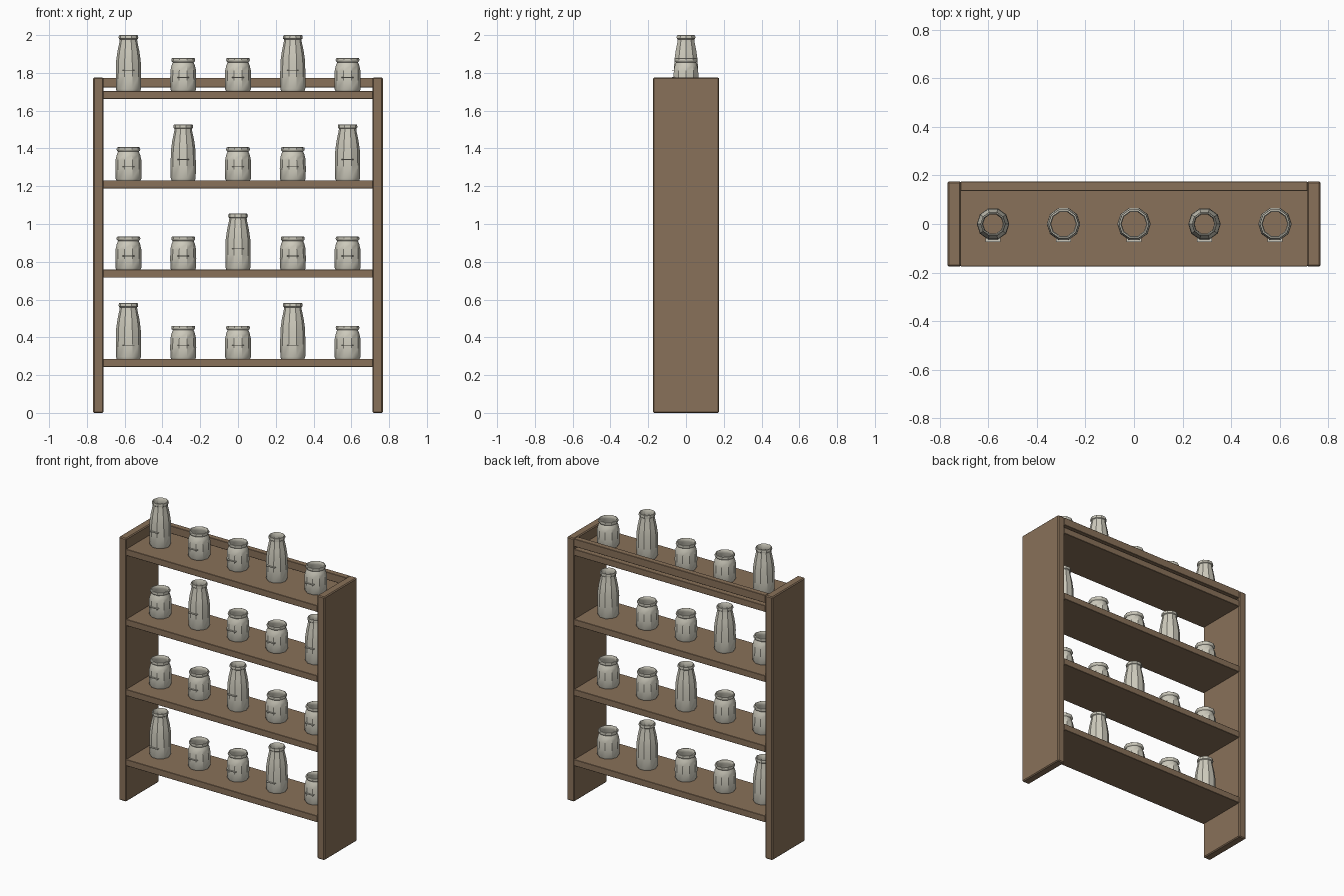
import bpy, bmesh
from math import cos, sin, pi

if "Cube" in bpy.data.objects:
    bpy.data.objects.remove(bpy.data.objects["Cube"])


def material(name, rgb):
    m = bpy.data.materials.new(name)
    m.diffuse_color = (*rgb, 1)
    m.use_nodes = True
    m.node_tree.nodes["Principled BSDF"].inputs["Base Color"].default_value = m.diffuse_color
    return m


WOOD = material("wood", (0.25, 0.165, 0.1))
CERAMIC = material("pale_ceramic", (0.62, 0.6, 0.51))


def finish(bm, name, mat):
    me = bpy.data.meshes.new(name)
    bm.to_mesh(me)
    bm.free()
    me.materials.append(mat)
    ob = bpy.data.objects.new(name, me)
    bpy.context.collection.objects.link(ob)
    return ob


def box(name, lo, hi, mat, bevel=0.0):
    bm = bmesh.new()
    bmesh.ops.create_cube(bm, size=1)
    for v in bm.verts:
        v.co = [(a + b) / 2 + c * (b - a) for a, b, c in zip(lo, hi, v.co)]
    if bevel:
        bmesh.ops.bevel(bm, geom=bm.edges[:], offset=bevel, segments=1, affect='EDGES')
    return finish(bm, name, mat)


def lathe_mesh(name, profile, sides=10):
    """Open turned shell: outside from base to rim, then down inside the mouth."""
    bm = bmesh.new()
    rings = [[bm.verts.new((r * cos(2 * pi * i / sides), r * sin(2 * pi * i / sides), z))
              for i in range(sides)] for r, z in profile]
    for a, b in zip(rings, rings[1:]):
        for i in range(sides):
            j = (i + 1) % sides
            bm.faces.new((a[i], a[j], b[j], b[i]))
    for f in bm.faces:
        f.smooth = True
    me = bpy.data.meshes.new(name)
    bm.to_mesh(me)
    bm.free()
    me.materials.append(CERAMIC)
    me.set_sharp_from_angle(angle=0.6)
    return me


# Frame: two sides, four shelves, back rail
for name, s in (("left_side", -1), ("right_side", 1)):
    x0, x1 = sorted((s * 0.712, s * 0.767))
    box(name, (x0, -0.175, 0), (x1, 0.175, 1.775), WOOD, 0.006)
SHELF_TOPS = [0.286 + 0.4727 * i for i in range(4)]
for i, z in enumerate(SHELF_TOPS):
    box(f"shelf_{i + 1}", (-0.714, -0.174, z - 0.043), (0.714, 0.174, z), WOOD, 0.002)
box("back_rail", (-0.714, 0.136, 1.722), (0.714, 0.174, 1.774), WOOD, 0.002)

# Jar profiles (radius, height)
SHORT = lathe_mesh("short_jar", [
    (0.064, 0), (0.068, 0.008), (0.069, 0.06), (0.068, 0.108), (0.062, 0.135), (0.055, 0.152),
    (0.061, 0.157), (0.063, 0.164), (0.061, 0.173), (0.055, 0.175),
    (0.051, 0.168), (0.051, 0.152), (0.058, 0.132), (0.063, 0.105), (0.063, 0.003)])
TALL = lathe_mesh("tall_bottle", [
    (0.062, 0), (0.066, 0.010), (0.067, 0.08), (0.065, 0.16), (0.058, 0.21), (0.047, 0.262),
    (0.046, 0.273), (0.051, 0.277), (0.052, 0.285), (0.050, 0.294), (0.046, 0.296),
    (0.042, 0.288), (0.041, 0.262), (0.053, 0.208), (0.060, 0.158), (0.061, 0.003)])

# Jars on each shelf with thin tabs at the front
ROWS = ["TSSTS", "SSTSS", "STSST", "TSSTS"]
for row, (z, kinds) in enumerate(zip(SHELF_TOPS, ROWS)):
    for col, kind in enumerate(kinds):
        x = (col - 2) * 0.29
        tall = kind == "T"
        label = f"{'tall_bottle' if tall else 'short_jar'}_{row + 1}_{col + 1}"
        ob = bpy.data.objects.new(label, TALL if tall else SHORT)
        ob.location = (x, 0, z)
        bpy.context.collection.objects.link(ob)
        h = 0.11 if tall and row else 0.072
        box(f"front_tab_{row + 1}_{col + 1}", (x - 0.031, -0.074, z + h - 0.002),
            (x + 0.031, -0.056, z + h + 0.002), CERAMIC)
